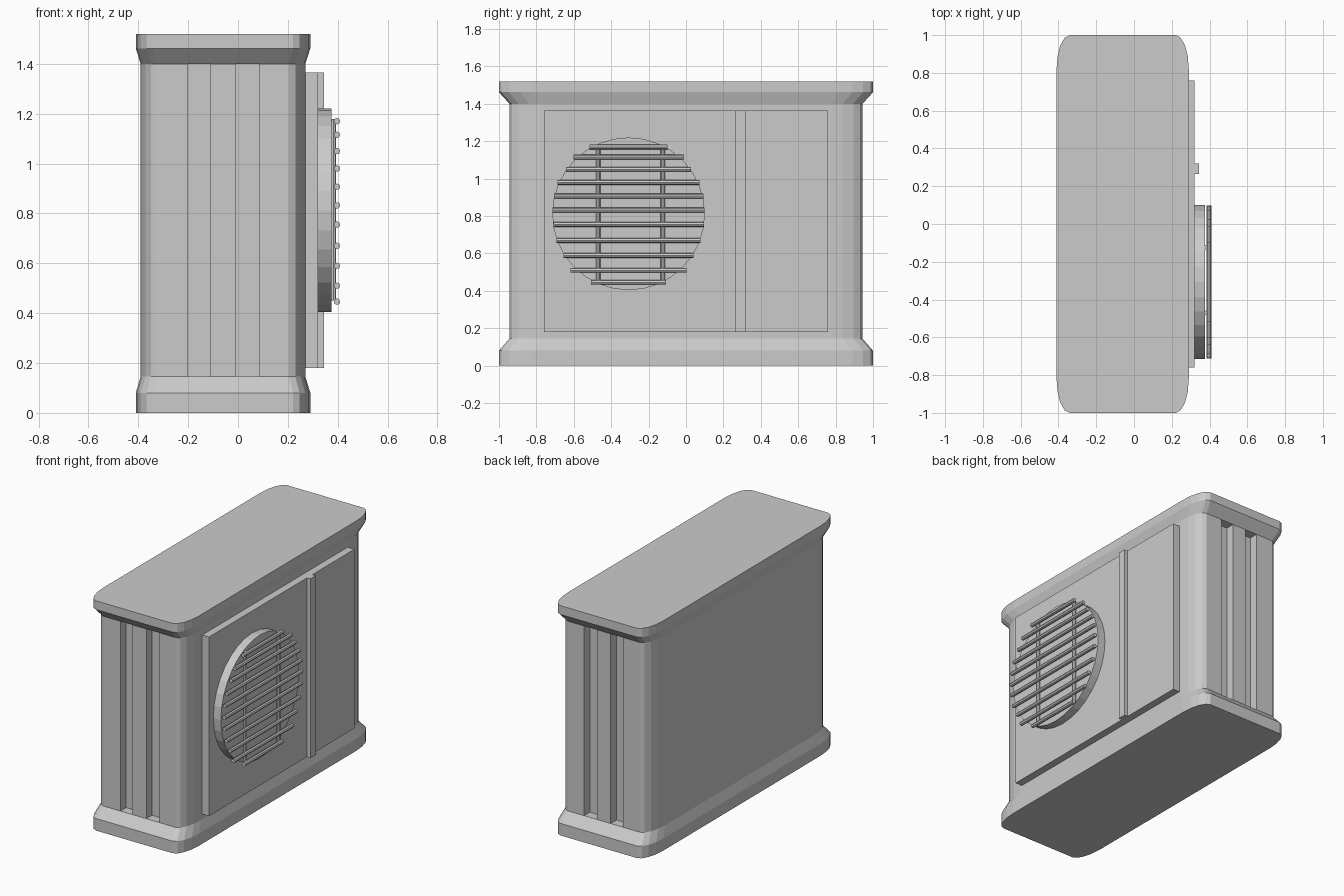
import bpy, bmesh, math
from mathutils import Vector

if "Cube" in bpy.data.objects:
    bpy.data.objects.remove(bpy.data.objects["Cube"])

CX, HX, HY = -0.06, 0.35, 1.0      # casing centre and half sizes
RX, RY, SEG = 0.07, 0.18, 4        # elliptical corner
INSET = 0.944                      # trunk outline relative to base
GROOVES = [(-0.20, -0.11), (-0.01, 0.085)]
DEPTH = 0.06


def outline(scale, grooved=False):
    """Rounded rectangle, counter-clockwise, optional grooves in the y ends."""
    pts = []
    for k, (sx, sy) in enumerate([(1, 1), (-1, 1), (-1, -1), (1, -1)]):
        for i in range(SEG + 1):
            a = math.pi / 2 * (k + i / SEG)
            pts.append((CX + scale * (sx * (HX - RX) + RX * math.cos(a)),
                        scale * (sy * (HY - RY) + RY * math.sin(a))))
        if grooved and k in (0, 2):
            y, yi = sy * HY * scale, sy * (HY * scale - DEPTH)
            notch = []
            for a, b in GROOVES:
                notch += [(a, y), (a, yi), (b, yi), (b, y)]
            pts += notch[::-1] if k == 0 else notch
    return pts


def finish(name, bm):
    bmesh.ops.recalc_face_normals(bm, faces=bm.faces)
    me = bpy.data.meshes.new(name)
    bm.to_mesh(me)
    bm.free()
    ob = bpy.data.objects.new(name, me)
    bpy.context.collection.objects.link(ob)
    return ob


def loft(name, rings, caps=True, grooved=False):
    """Skin casing outlines given as (z, scale)."""
    bm = bmesh.new()
    loops = [[bm.verts.new((x, y, z)) for x, y in outline(s, grooved)] for z, s in rings]
    for lo, hi in zip(loops, loops[1:]):
        n = len(lo)
        for i in range(n):
            j = (i + 1) % n
            bm.faces.new((lo[i], lo[j], hi[j], hi[i]))
    if caps:
        bm.faces.new(loops[0][::-1])
        bm.faces.new(loops[-1])
    return finish(name, bm)


def box(name, lo, hi):
    bm = bmesh.new()
    bmesh.ops.create_cube(bm, size=1)
    lo, hi = Vector(lo), Vector(hi)
    for v in bm.verts:
        v.co = (lo + hi) / 2 + v.co * (hi - lo)
    return finish(name, bm)


def rod(name, p, q, r, sides):
    p, q = Vector(p), Vector(q)
    bm = bmesh.new()
    bmesh.ops.create_cone(bm, cap_ends=True, segments=sides, radius1=r, radius2=r,
                          depth=(q - p).length)
    rot = (q - p).to_track_quat('Z', 'Y')
    for v in bm.verts:
        v.co = (p + q) / 2 + rot @ v.co
    return finish(name, bm)


# Casing: flared base, grooved trunk, flared lid
loft("base", [(0, 1), (0.08, 1), (0.145, INSET)])
loft("trunk", [(0.145, INSET), (1.40, INSET)], caps=False, grooved=True)
loft("lid", [(1.40, INSET), (1.462, 1), (1.52, 1)])

# Front panel with divider strip
box("front_panel", (0.25, -0.76, 0.18), (0.32, 0.76, 1.365))
box("divider_strip", (0.30, 0.265, 0.18), (0.345, 0.32, 1.365))

# Fan disc
FY, FZ = -0.307, 0.812
rod("fan_disc", (0.30, FY, FZ), (0.375, FY, FZ), 0.408, 32)

# Grille: horizontal bars (height, half length) over two uprights
BARS = [(1.17, 0.208), (1.115, 0.295), (1.05, 0.334), (0.98, 0.38), (0.907, 0.40),
        (0.832, 0.406), (0.755, 0.402), (0.67, 0.385), (0.59, 0.347), (0.51, 0.31),
        (0.446, 0.20)]
for i, (z, h) in enumerate(BARS):
    rod(f"grille_bar_{i + 1}", (0.397, FY, z) and (0.397, FY - h, z), (0.397, FY + h, z), 0.013, 8)
for i, y in enumerate((-0.47, -0.123)):
    rod(f"grille_upright_{i + 1}", (0.382, y, 0.45), (0.382, y, 1.178), 0.012, 8)
